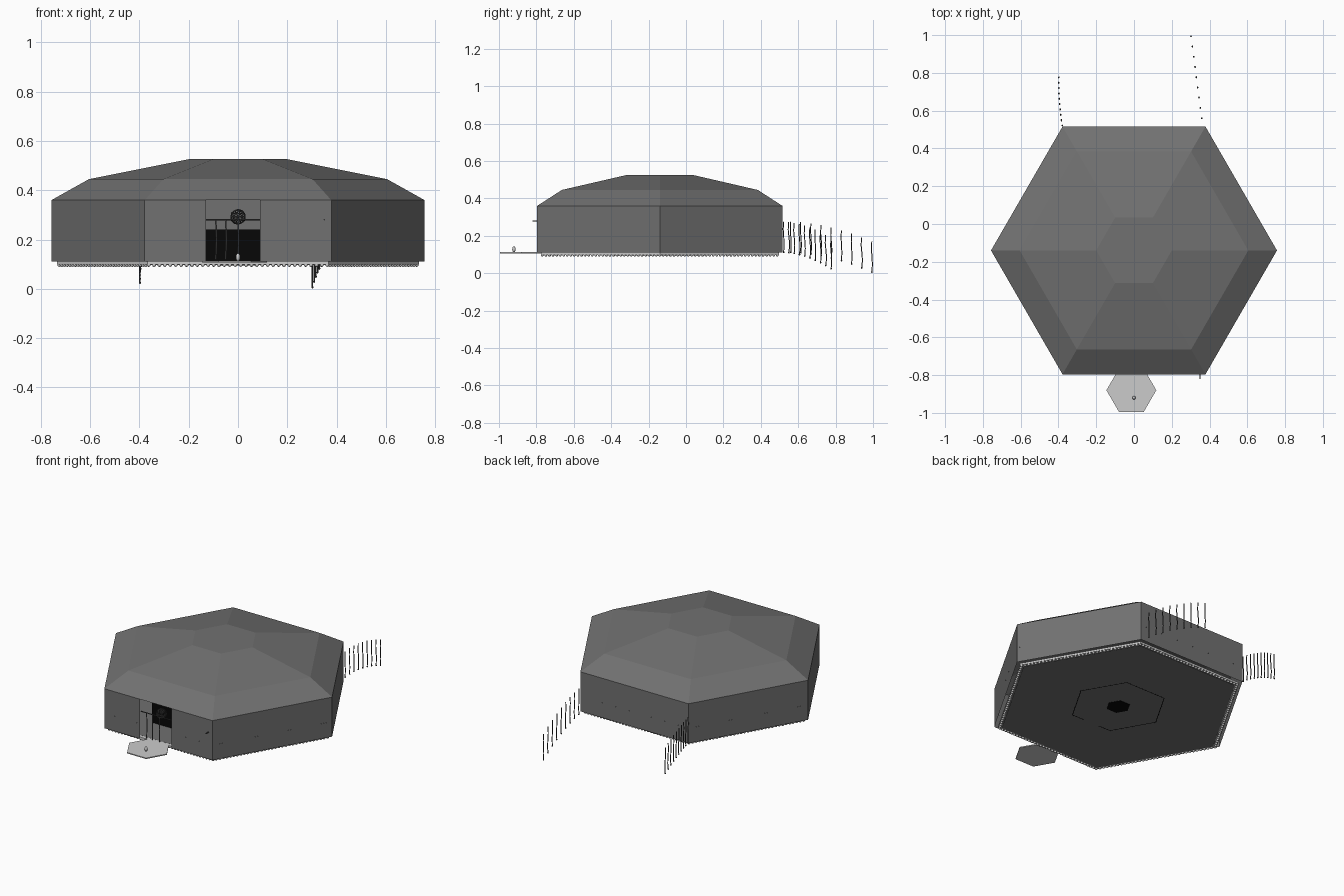
import bpy, bmesh, math, random
from mathutils import Vector, Matrix

if "Cube" in bpy.data.objects:
    bpy.data.objects.remove(bpy.data.objects["Cube"])

random.seed(3)
CY = -0.14  # centre of the hut in y


def material(name, v):
    m = bpy.data.materials.new(name)
    m.diffuse_color = (v, v, v, 1)
    m.use_nodes = True
    m.node_tree.nodes["Principled BSDF"].inputs["Base Color"].default_value = m.diffuse_color
    return m


CLOTH = material("cloth", 0.165)
BLACK = material("black", 0.002)
DARK = material("dark_wood", 0.06)
FLOOR = material("floor_boards", 0.16)


def hexagon(r, z, cx=0.0, cy=CY):
    return [Vector((cx + r * math.cos(math.radians(60 * i)),
                    cy + r * math.sin(math.radians(60 * i)), z)) for i in range(6)]


def finish(bm, name, mat=None):
    me = bpy.data.meshes.new(name)
    bmesh.ops.recalc_face_normals(bm, faces=bm.faces)
    bm.to_mesh(me)
    bm.free()
    ob = bpy.data.objects.new(name, me)
    bpy.context.collection.objects.link(ob)
    if mat:
        me.materials.append(mat)
    return ob


def loft(name, rings, mat=None, bottom=True, top=True):
    bm = bmesh.new()
    loops = [[bm.verts.new(p) for p in ring] for ring in rings]
    for a, b in zip(loops, loops[1:]):
        for i in range(6):
            j = (i + 1) % 6
            bm.faces.new((a[i], a[j], b[j], b[i]))
    if bottom:
        bm.faces.new(loops[0][::-1])
    if top:
        bm.faces.new(loops[-1])
    return finish(bm, name, mat)


def box(name, lo, hi, mat=None):
    lo, hi = Vector(lo), Vector(hi)
    bm = bmesh.new()
    bmesh.ops.create_cube(bm, size=1, matrix=Matrix.Translation((lo + hi) / 2)
                          @ Matrix.Diagonal((*(hi - lo), 1)))
    return finish(bm, name, mat)


def rods(name, paths, r, mat=None):
    cu = bpy.data.curves.new(name, 'CURVE')
    cu.dimensions = '3D'
    cu.bevel_depth = r
    cu.bevel_resolution = 1
    cu.use_fill_caps = True
    for pts in paths:
        s = cu.splines.new('POLY')
        s.points.add(len(pts) - 1)
        for p, q in zip(s.points, pts):
            p.co = (*q, 1)
    ob = bpy.data.objects.new(name, cu)
    bpy.context.collection.objects.link(ob)
    if mat:
        cu.materials.append(mat)
    return ob


# Roof: two slopes and a flat cap
loft("roof", [hexagon(0.757, 0.36), hexagon(0.605, 0.445), hexagon(0.2, 0.526)],
     CLOTH, bottom=False)


# Walls: two bands meeting at a fine seam, open at the front doorway
def wall_band(name, z0, z1):
    bm = bmesh.new()
    c = hexagon(0.757, 0)
    spans = [(c[i], c[(i + 1) % 6]) for i in range(6) if i != 4]
    fy = c[4].y
    spans += [(c[4], Vector((-0.13, fy, 0))), (Vector((0.09, fy, 0)), c[5])]
    for a, b in spans:
        bm.faces.new([bm.verts.new((p.x, p.y, z))
                      for p, z in ((a, z0), (b, z0), (b, z1), (a, z1))])
    bmesh.ops.remove_doubles(bm, verts=bm.verts, dist=1e-4)
    finish(bm, name, CLOTH)


wall_band("lower_wall", 0.11, 0.2049)
wall_band("upper_wall", 0.205, 0.36)

# Floor, with a pale foundation rim around it
loft("floor", [hexagon(0.71, 0.096), hexagon(0.71, 0.11)], FLOOR)
loft("foundation_rim", [hexagon(0.711, 0.098), hexagon(0.735, 0.098), hexagon(0.735, 0.11),
                        hexagon(0.711, 0.11)], None, bottom=False, top=False)

# Row of small pale stones under the rim
bm = bmesh.new()
c = hexagon(0.725, 0.097)
N = 33
for i in range(6):
    for k in range(N):
        p = c[i].lerp(c[(i + 1) % 6], k / N)
        bmesh.ops.create_icosphere(bm, subdivisions=2, radius=0.008,
                                   matrix=Matrix.Translation(p))
for f in bm.faces:
    f.smooth = True
finish(bm, "foundation_stones")

# Hearth surround: low hexagonal kerb, gap at the front
ring = hexagon(0.28, 0.1)
front_l = ring[4].lerp(ring[5], 0.3)
front_r = ring[4].lerp(ring[5], 0.7)
rods("hearth_kerb", [[front_r, ring[5], ring[0], ring[1], ring[2], ring[3], ring[4], front_l]],
     0.005, BLACK)
loft("hearth", [hexagon(0.07, 0.094), hexagon(0.07, 0.115)], BLACK)

# Dark screen just inside the doorway
box("entrance_screen", (-0.2, -0.575, 0.11), (0.15, -0.565, 0.24), BLACK)

# Door rail, hanging cords and wall peg
rods("door_rail", [[(-0.13, -0.785, 0.28), (0.09, -0.785, 0.28)]], 0.003, DARK)
rods("door_cords", [[(x, -0.785, 0.28), (x + 0.003, -0.787, 0.2), (x, -0.785, 0.12)]
                    for x in (-0.09, -0.05, 0.0)], 0.003, CLOTH)
rods("wall_peg", [[(0.35, -0.79, 0.28), (0.35, -0.82, 0.28)]], 0.003, DARK)

# Round lattice lantern over the door
bm = bmesh.new()
bmesh.ops.create_icosphere(bm, subdivisions=2, radius=0.03,
                           matrix=Matrix.Translation((0, -0.765, 0.292)))
lantern = finish(bm, "door_lantern", DARK)
wire = lantern.modifiers.new("lattice", 'WIREFRAME')
wire.thickness = 0.005

# Hexagonal doorstep with a small lamp
loft("doorstep", [hexagon(0.132, 0.106, -0.014, -0.88), hexagon(0.132, 0.112, -0.014, -0.88)])
bm = bmesh.new()
bmesh.ops.create_uvsphere(bm, u_segments=12, v_segments=8, radius=1,
                          matrix=Matrix.Translation((0, -0.92, 0.128))
                          @ Matrix.Diagonal((0.009, 0.009, 0.016, 1)))
for f in bm.faces:
    f.smooth = True
finish(bm, "doorstep_lamp")


# Two rows of thin path stakes falling away behind the hut
def stake_row(name, start, end, count, drop, bow):
    paths = []
    for k in range(count):
        t = k / (count - 1)
        x = start[0] + (end[0] - start[0]) * t + bow * math.sin(math.pi * t)
        y = start[1] + (end[1] - start[1]) * t
        z = 0.112 - drop * t ** 1.8
        w = random.uniform(0.002, 0.004)
        paths.append([(x, y + w * math.sin(f * 6), z + 0.163 * f)
                      for f in (0, 0.25, 0.5, 0.75, 1)])
    rods(name, paths, 0.003, DARK)
    bm = bmesh.new()
    for p in paths:
        bmesh.ops.create_icosphere(bm, subdivisions=1, radius=0.005,
                                   matrix=Matrix.Translation(Vector(p[0])))
    finish(bm, name + "_feet", DARK)


stake_row("right_stakes", (0.358, 0.56), (0.302, 0.994), 9, 0.106, 0.0)
stake_row("left_stakes", (-0.38, 0.522), (-0.398, 0.776), 10, 0.088, -0.006)
